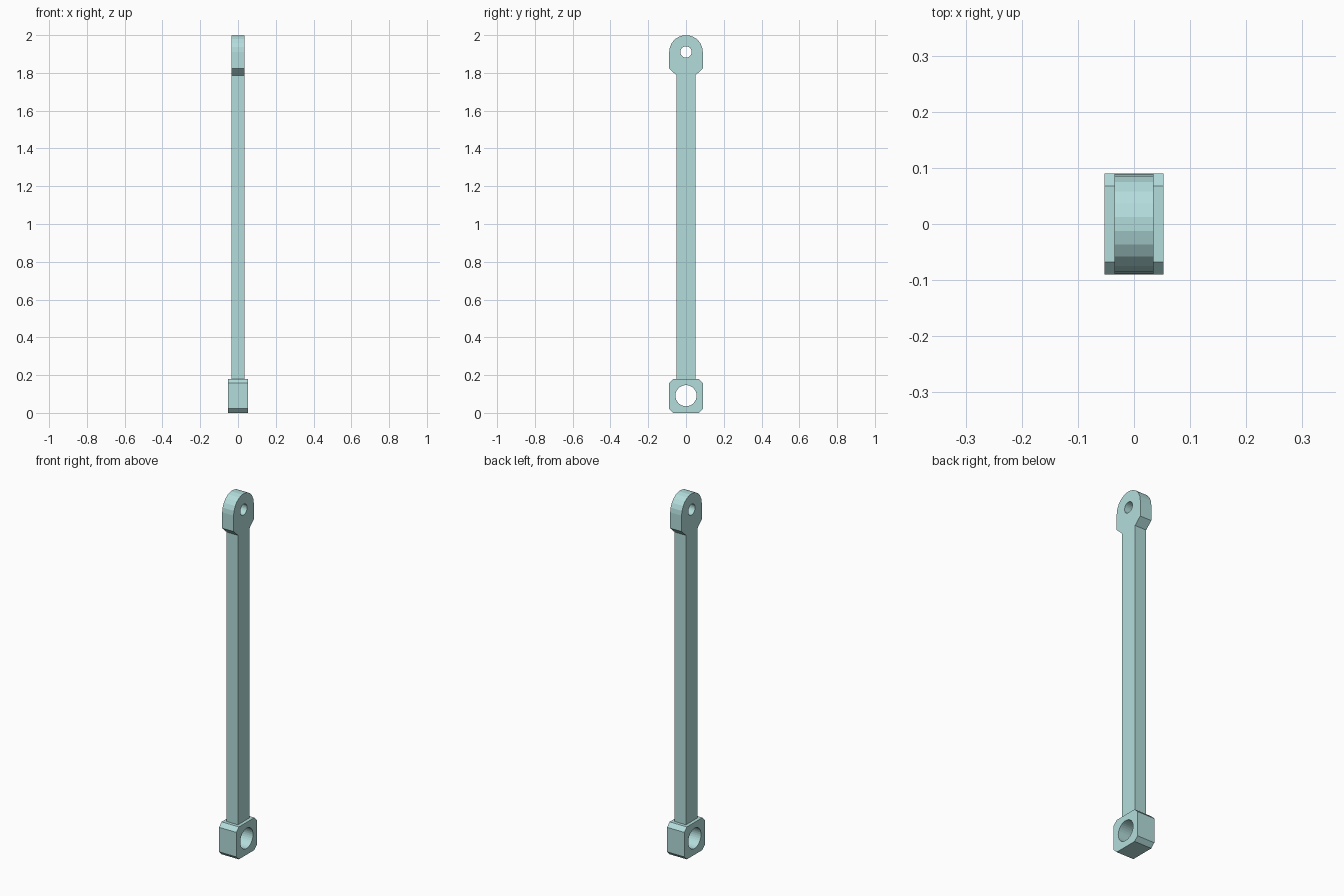
import bpy, bmesh
from math import pi, sin, cos
from mathutils import Matrix

if "Cube" in bpy.data.objects:
    bpy.data.objects.remove(bpy.data.objects["Cube"])

# local x -> world y, local y -> world z, extrusion -> world x
SIDE_ON = Matrix(((0, 0, 1, 0), (1, 0, 0, 0), (0, 1, 0, 0), (0, 0, 0, 1)))

mat = bpy.data.materials.new("pale_teal")
mat.diffuse_color = (0.45, 0.72, 0.71, 1)
mat.use_nodes = True
mat.node_tree.nodes["Principled BSDF"].inputs["Base Color"].default_value = mat.diffuse_color


def arc(z, r, start, end, n):
    return [(r * cos(start + (end - start) * i / n),
             z + r * sin(start + (end - start) * i / n)) for i in range(n + 1)]


def plate(name, outline, hole, half_thickness):
    """Extrude a (y, z) outline with a hole through it along x."""
    curve = bpy.data.curves.new(name, 'CURVE')
    curve.dimensions = '2D'
    curve.fill_mode = 'BOTH'
    curve.extrude = half_thickness
    for points in (outline, hole):
        spline = curve.splines.new('POLY')
        spline.points.add(len(points) - 1)
        for p, (y, z) in zip(spline.points, points):
            p.co = (y, z, 0, 1)
        spline.use_cyclic_u = True
    temp = bpy.data.objects.new(name + "_profile", curve)
    bpy.context.collection.objects.link(temp)
    dg = bpy.context.evaluated_depsgraph_get()
    mesh = bpy.data.meshes.new_from_object(temp.evaluated_get(dg))
    bpy.data.objects.remove(temp)

    # Weld the caps to the walls and keep flat faces
    bm = bmesh.new()
    bm.from_mesh(mesh)
    bm.transform(SIDE_ON)
    bmesh.ops.remove_doubles(bm, verts=bm.verts, dist=1e-5)
    bmesh.ops.recalc_face_normals(bm, faces=bm.faces)
    for f in bm.faces:
        f.smooth = False
        f.material_index = 0
    bm.to_mesh(mesh)
    bm.free()
    mesh.materials.clear()
    mesh.materials.append(mat)
    obj = bpy.data.objects.new(name, mesh)
    bpy.context.collection.objects.link(obj)
    return obj


# Rod with rounded eye at the top
W, ROD, EYE_Z = 0.089, 0.05, 1.911
rod = ([(-ROD, 0.17), (ROD, 0.17), (ROD, 1.787), (W, 1.823)]
       + arc(EYE_Z, W, 0, pi, 11)
       + [(-W, 1.823), (-ROD, 1.787)])
plate("rod_with_eye", rod, arc(EYE_Z, 0.03, 0, 2 * pi, 24)[:-1], 0.035)

# Chamfered bearing block at the bottom
H, B, C = 0.18, 0.09, 0.022
block = [(-B + C, 0), (B - C, 0), (B, C), (B, H - C),
         (B - C, H), (-B + C, H), (-B, H - C), (-B, C)]
plate("bearing_block", block, arc(0.091, 0.056, 0, 2 * pi, 32)[:-1], 0.053)
